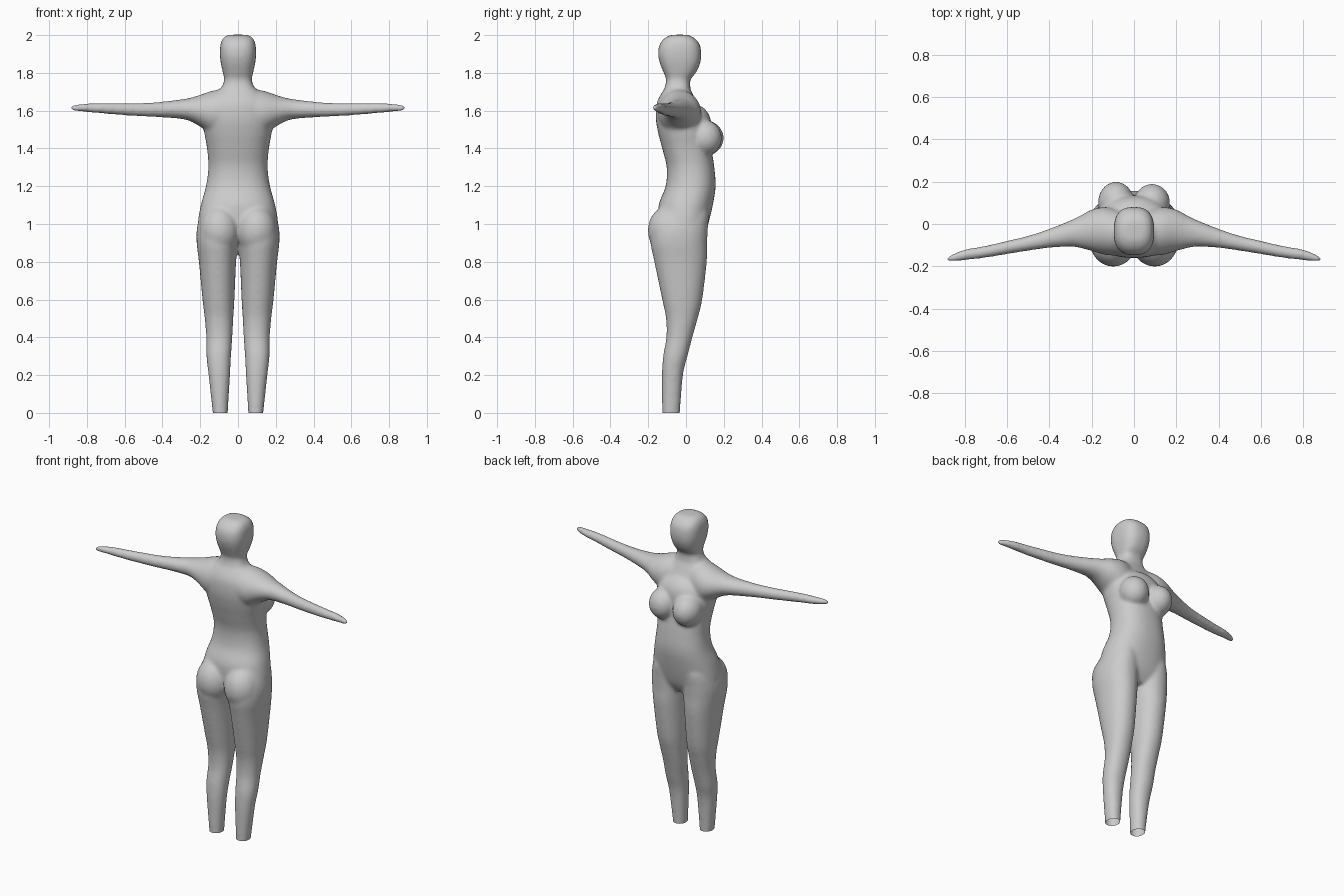
import bpy, bmesh, math
from mathutils import Matrix, Vector

bm = bmesh.new()
SIDES = 40


def smooth_sections(secs, steps=6):
    """Catmull-Rom interpolation between the given cross-sections."""
    out = []
    for i in range(len(secs) - 1):
        p0, p1 = secs[max(i - 1, 0)], secs[i]
        p2, p3 = secs[i + 1], secs[min(i + 2, len(secs) - 1)]
        for k in range(steps):
            t = k / steps
            out.append([0.5 * (2 * b + (c - a) * t + (2 * a - 5 * b + 4 * c - d) * t * t
                               + (3 * b - a - 3 * c + d) * t ** 3)
                        for a, b, c, d in zip(p0, p1, p2, p3)])
    out.append(list(secs[-1]))
    return out


def loft(secs, place, power=2.0):
    """Closed tube through sections (t, a0, a1, b0, b1)."""
    rings = []
    for t, a0, a1, b0, b1 in smooth_sections(secs):
        ring = []
        for k in range(SIDES):
            u = 2 * math.pi * k / SIDES
            c, s = math.cos(u), math.sin(u)
            a = (a0 + a1) / 2 + (a1 - a0) / 2 * math.copysign(abs(c) ** (2 / power), c)
            b = (b0 + b1) / 2 + (b1 - b0) / 2 * math.copysign(abs(s) ** (2 / power), s)
            ring.append(bm.verts.new(place(t, a, b)))
        rings.append(ring)
    for r, q in zip(rings, rings[1:]):
        for k in range(SIDES):
            n = (k + 1) % SIDES
            bm.faces.new((r[k], r[n], q[n], q[k]))
    bm.faces.new(rings[0])
    bm.faces.new(rings[-1])


def ball(center, size):
    bmesh.ops.create_uvsphere(bm, u_segments=32, v_segments=20, radius=1,
                              matrix=Matrix.Translation(center) @ Matrix.Diagonal((*size, 1)))


def upright(sign=1):
    return lambda t, a, b: (sign * a, b, t)


def sideways(sign):
    return lambda t, a, b: (sign * t, a, b)


# torso
loft([(0.90, -.10, .10, -.09, .07), (0.95, -.19, .19, -.13, .10),
      (1.00, -.212, .212, -.145, .118), (1.10, -.197, .197, -.145, .142),
      (1.20, -.170, .170, -.108, .157), (1.30, -.157, .157, -.102, .150),
      (1.40, -.164, .164, -.126, .135), (1.48, -.178, .178, -.147, .125),
      (1.56, -.185, .185, -.160, .105), (1.64, -.165, .165, -.155, .060),
      (1.70, -.115, .115, -.125, .030), (1.73, -.075, .075, -.10, .015)],
     upright(), 2.3)

# neck and head, face towards +y
loft([(1.62, -.11, .11, -.13, .02), (1.70, -.095, .095, -.118, .025),
      (1.76, -.073, .073, -.105, .022), (1.80, -.080, .080, -.118, .052),
      (1.85, -.091, .091, -.138, .075), (1.90, -.096, .096, -.148, .081),
      (1.95, -.093, .093, -.140, .073), (1.985, -.078, .078, -.112, .045),
      (2.002, -.050, .050, -.075, .008)], upright(), 2.6)

for side in (-1, 1):
    # leg, running past the ground so it can be cut open
    loft([(-.04, .055, .132, -.125, -.034), (.0, .054, .134, -.126, -.032),
          (.20, .042, .156, -.127, -.016), (.30, .037, .167, -.121, .008),
          (.40, .030, .168, -.104, .034), (.50, .025, .176, -.106, .062),
          (.60, .019, .188, -.126, .086), (.80, .010, .207, -.168, .110),
          (.90, .000, .219, -.188, .112), (.98, .000, .217, -.185, .116),
          (1.06, .015, .195, -.150, .120), (1.12, .04, .16, -.11, .10)],
         upright(side), 2.15)
    # arm
    loft([(.05, -.15, .055, 1.50, 1.715), (.13, -.147, .080, 1.475, 1.707),
          (.20, -.128, .068, 1.515, 1.684), (.25, -.115, .042, 1.543, 1.669),
          (.30, -.107, .018, 1.556, 1.660), (.40, -.113, -.022, 1.564, 1.648),
          (.50, -.127, -.055, 1.569, 1.641), (.60, -.143, -.079, 1.575, 1.640),
          (.70, -.160, -.102, 1.583, 1.640), (.80, -.172, -.120, 1.592, 1.638),
          (.86, -.178, -.143, 1.597, 1.633), (.888, -.180, -.160, 1.604, 1.624)],
         sideways(side))
    # buttock
    ball((side * .098, -.095, .965), (.106, .107, .13))
    # breast
    ball((side * .085, .100, 1.455), (.086, .095 - side * .005, .095))

# chest slope above the breasts
ball((0, .05, 1.52), (.15, .085, .11))

bmesh.ops.recalc_face_normals(bm, faces=bm.faces)
mesh = bpy.data.meshes.new("body")
bm.to_mesh(mesh)
bm.free()
body = bpy.data.objects.new("body", mesh)
bpy.context.collection.objects.link(body)

# fuse the parts into one smooth skin
fuse = body.modifiers.new("fuse", 'REMESH')
fuse.mode = 'VOXEL'
fuse.voxel_size = 0.009
soften = body.modifiers.new("soften", 'SMOOTH')
soften.factor = 0.5
soften.iterations = 14
skin = bpy.data.meshes.new_from_object(body.evaluated_get(bpy.context.evaluated_depsgraph_get()))
body.modifiers.clear()

# cut the ankles open at the ground
bm = bmesh.new()
bm.from_mesh(skin)
bmesh.ops.bisect_plane(bm, geom=bm.verts[:] + bm.edges[:] + bm.faces[:],
                       plane_co=Vector((0, 0, 0)), plane_no=Vector((0, 0, 1)), clear_inner=True)
for f in bm.faces:
    f.smooth = True
bm.to_mesh(skin)
bm.free()
body.data = skin
